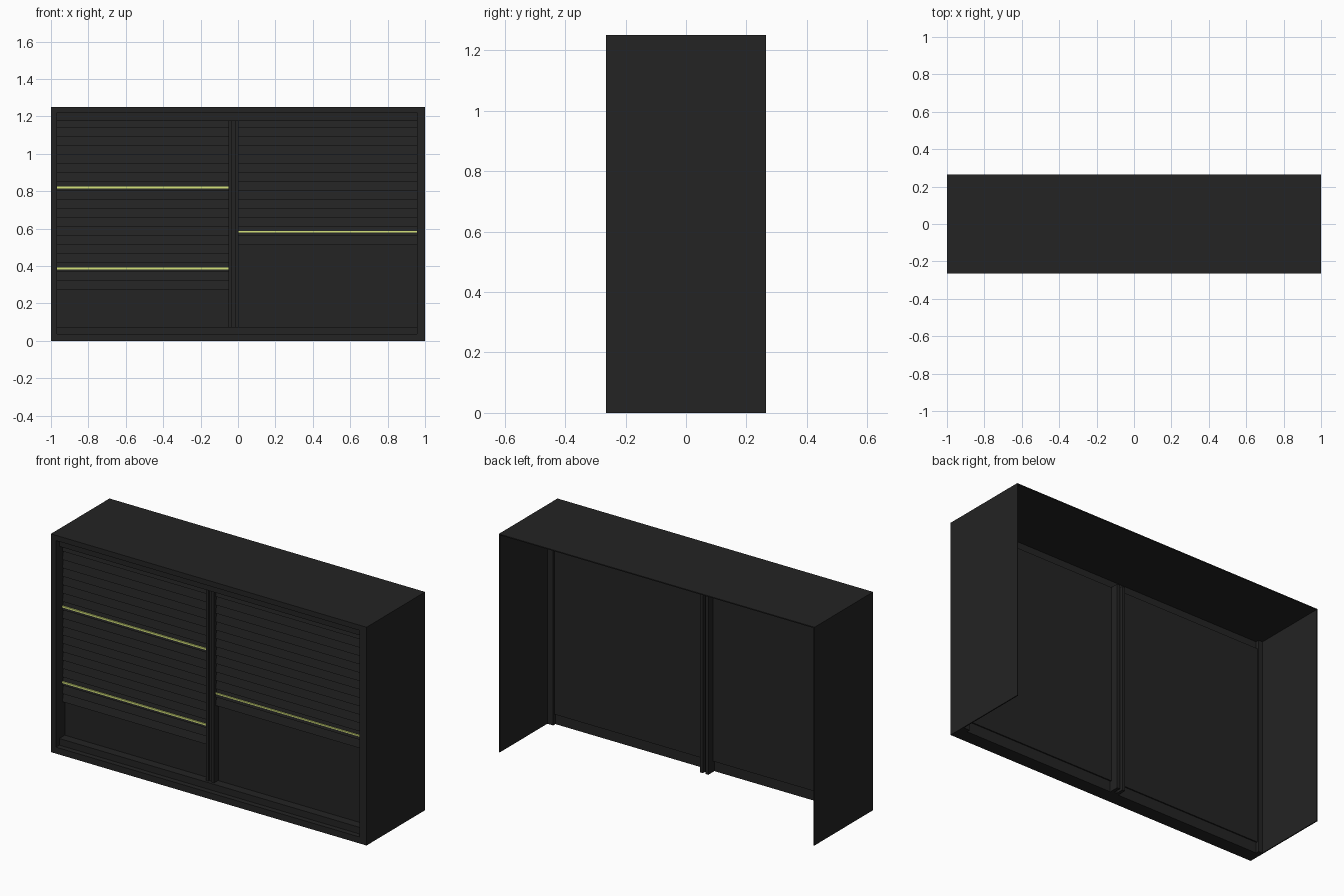
import bpy, bmesh

if "Cube" in bpy.data.objects:
    bpy.data.objects.remove(bpy.data.objects["Cube"], do_unlink=True)


def material(name, rgb):
    m = bpy.data.materials.new(name)
    m.use_nodes = True
    colour = (*rgb, 1)
    m.diffuse_color = colour
    bsdf = m.node_tree.nodes["Principled BSDF"]
    bsdf.inputs["Base Color"].default_value = colour
    bsdf.inputs["Roughness"].default_value = 0.8
    return m


charcoal = material("charcoal", (0.017, 0.017, 0.017))
lime = material("lime yellow", (0.68, 0.78, 0.2))

W, H, FRONT, BACK = 1.0, 1.25, -0.265, 0.265
LEFT, RIGHT = -0.968, 0.957      # clear opening between the side posts


def finish(name, bm, mat):
    bmesh.ops.recalc_face_normals(bm, faces=bm.faces)
    mesh = bpy.data.meshes.new(name)
    bm.to_mesh(mesh)
    bm.free()
    mesh.materials.append(mat)
    obj = bpy.data.objects.new(name, mesh)
    bpy.context.collection.objects.link(obj)
    return obj


def box(name, x, d, z, mat=charcoal):
    """Box from ranges; d is the depth behind the front plane."""
    bm = bmesh.new()
    bmesh.ops.create_cube(bm, size=1)
    for v in bm.verts:
        v.co = (x[v.co.x > 0], FRONT + d[v.co.y > 0], z[v.co.z > 0])
    return finish(name, bm, mat)


def shutter(name, x, bottom, top, pitch):
    """Overlapping slats as one extruded sawtooth profile."""
    bm = bmesh.new()
    profile = [(0.083, top)]
    z = top
    while z > bottom + 0.01:
        low = max(z - pitch, bottom)
        profile += [(0.068, z), (0.058, low)]
        z = low
    profile.append((0.083, bottom))
    face = bm.faces.new([bm.verts.new((x[0], FRONT + d, z)) for d, z in profile])
    new = bmesh.ops.extrude_face_region(bm, geom=[face])["geom"]
    for v in new:
        if isinstance(v, bmesh.types.BMVert):
            v.co.x = x[1]
    return finish(name, bm, charcoal)


# Thin shell, open at the back and underneath
depth = BACK - FRONT
box("top_panel", (-W, W), (0, depth), (H - 0.006, H))
box("right_side_panel", (-W, -W + 0.006), (0, depth), (0, H))
box("left_side_panel", (W - 0.006, W), (0, depth), (0, H))

# Stepped front frame
box("right_post", (-W, LEFT), (0, 0.1), (0, H))
box("left_post", (RIGHT, W), (0, 0.1), (0, H))
box("outer_sill", (LEFT, RIGHT), (0, 0.08), (0, 0.037))
box("inner_sill", (LEFT, RIGHT), (0.03, 0.08), (0.037, 0.075))
box("outer_lintel", (LEFT, RIGHT), (0, 0.08), (1.22, H))
box("inner_lintel", (LEFT, RIGHT), (0.03, 0.08), (1.175, 1.22))

# Twin centre guides with a recessed strip between
for side, x in (("right", (-0.05, -0.032)), ("left", (-0.016, 0.003))):
    box("centre_guide_" + side, x, (0.045, 0.135), (0.0, 1.2))
box("centre_strip", (-0.032, -0.016), (0.055, 0.09), (0.0, 1.2))

# Panes behind the shutters
bays = {"right": (LEFT, -0.05), "left": (0.003, RIGHT)}
for side, x in bays.items():
    box("pane_" + side, x, (0.083, 0.09), (0.06, 1.2))

# Shutters and their bright stripes
shutter("shutter_right", bays["right"], 0.275, 1.185, 0.048)
shutter("shutter_left", bays["left"], 0.513, 1.185, 0.048)
for i, (side, z, t) in enumerate((("right", 0.82, 0.009), ("right", 0.387, 0.009),
                                  ("left", 0.583, 0.007))):
    box(f"stripe_{i + 1}", bays[side], (0.056, 0.065), (z - t / 2, z + t / 2), lime)
